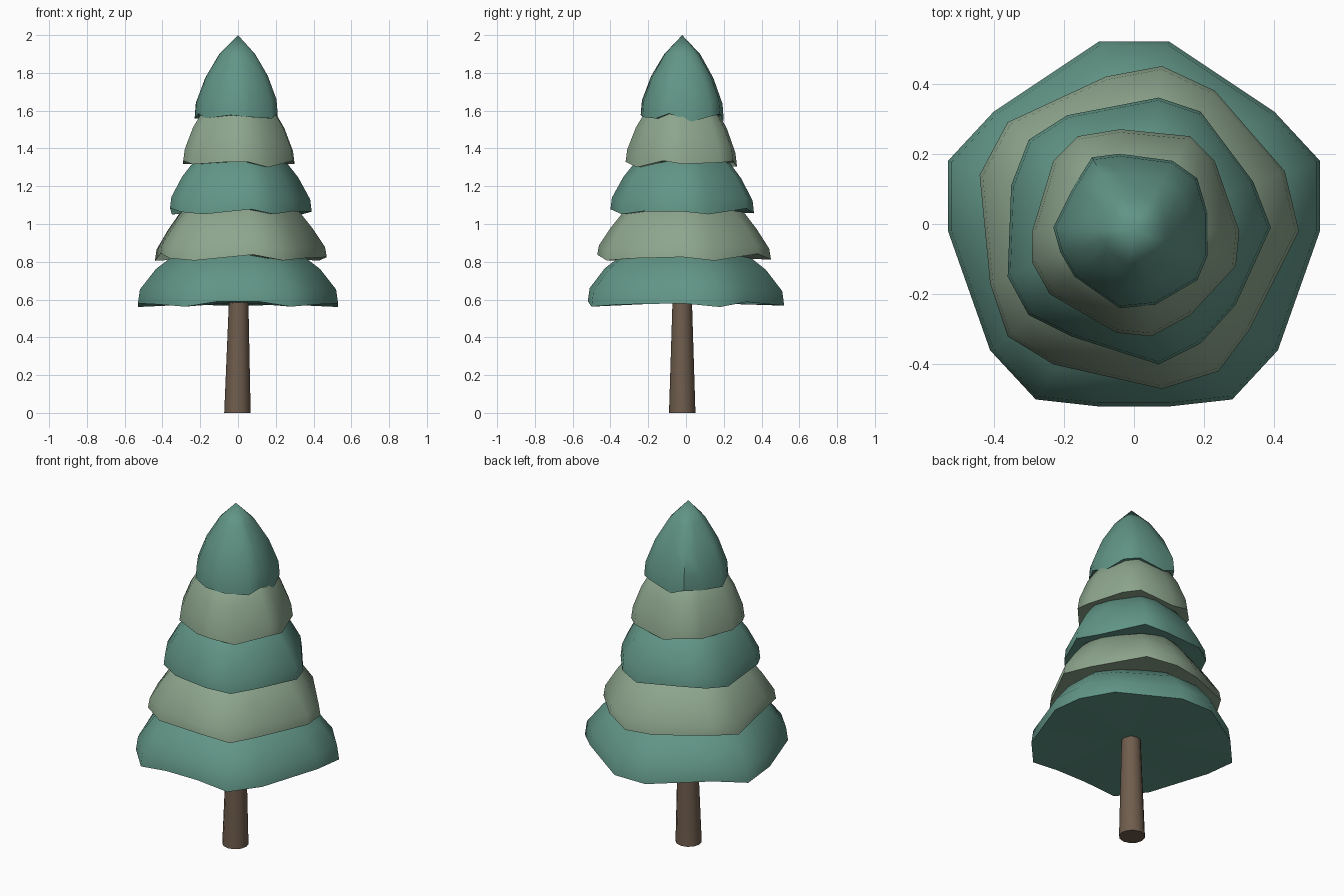
import bpy, bmesh, math
from mathutils import Vector

if "Cube" in bpy.data.objects:
    bpy.data.objects.remove(bpy.data.objects["Cube"])

CX, CY = 0.0, -0.02   # trunk axis


def material(name, rgb):
    m = bpy.data.materials.new(name)
    m.diffuse_color = (*rgb, 1)
    m.use_nodes = True
    m.node_tree.nodes["Principled BSDF"].inputs["Base Color"].default_value = m.diffuse_color
    return m


teal = material("dark_needles", (0.12, 0.30, 0.24))
sage = material("light_needles", (0.27, 0.38, 0.27))
bark = material("bark", (0.16, 0.11, 0.075))


def loft(name, rings, top, bottom, mat, angle):
    """Skin stacked rings, closing both ends with fans to the given points."""
    bm = bmesh.new()
    loops = [[bm.verts.new(p) for p in ring] for ring in rings]
    n = len(loops[0])
    vt, vb = bm.verts.new(top), bm.verts.new(bottom)
    for i in range(n):
        j = (i + 1) % n
        for a, b in zip(loops, loops[1:]):
            bm.faces.new((a[i], a[j], b[j], b[i]))
        bm.faces.new((loops[-1][i], loops[-1][j], vt))
        bm.faces.new((loops[0][j], loops[0][i], vb))
    bmesh.ops.recalc_face_normals(bm, faces=bm.faces[:])
    me = bpy.data.meshes.new(name)
    bm.to_mesh(me)
    bm.free()
    me.materials.append(mat)
    ob = bpy.data.objects.new(name, me)
    bpy.context.collection.objects.link(ob)
    bpy.ops.object.select_all(action='DESELECT')
    ob.select_set(True)
    bpy.context.view_layer.objects.active = ob
    bpy.ops.object.shade_smooth_by_angle(angle=math.radians(angle))
    return ob


def tier(name, z, top_z, outline, profile, mat, droop=0.04):
    """Skirt of branches: outline scaled up the profile, five drooping corners."""
    rings = []
    for k, (s, h) in enumerate(profile):
        fade = max(0.0, 1 - k / 3)
        ring = []
        for x, y in outline:
            a = math.atan2(y - CY, x - CX) - math.pi / 2
            lift = droop * (1 - math.cos(5 * a)) / 2 * fade
            ring.append(Vector((CX + (x - CX) * s, CY + (y - CY) * s, z + h + lift)))
        rings.append(ring)
    return loft(name, rings, (CX, CY, top_z), (CX, CY, z + 0.025), mat, 50)


# Trunk
trunk_rings = [[(cx + r * math.cos(i * math.tau / 12), CY + r * math.sin(i * math.tau / 12), z)
                for i in range(12)]
               for cx, r, z in ((-0.003, 0.07, 0), (0.004, 0.05, 0.64))]
loft("trunk", trunk_rings, (0.004, CY, 0.64), (-0.003, CY, 0), bark, 40)

# Branch tiers from the bottom up
skirt = [(1, 0), (0.98, 0.08), (0.82, 0.195), (0.64, 0.275), (0.4, 0.33)]
half = [(0.10, 0.52), (0.40, 0.32), (0.53, 0.18), (0.53, -0.02),
        (0.41, -0.36), (0.28, -0.50), (0.10, -0.52)]
tier("branches_1", 0.56, 0.91, half + [(-x, y) for x, y in reversed(half)], skirt, teal)

tier("branches_2", 0.805, 1.16,
     [(-.08, .42), (.08, .45), (.23, .38), (.43, .15), (.47, -.02), (.33, -.30), (.24, -.42),
      (.08, -.47), (-.23, -.40), (-.36, -.32), (-.41, -.17), (-.44, .14), (-.36, .29)],
     [(1, 0), (0.98, 0.06), (0.84, 0.165), (0.69, 0.26), (0.4, 0.32)], sage)

tier("branches_3", 1.05, 1.40,
     [(-.19, .31), (.07, .36), (.19, .32), (.34, .12), (.39, -.01), (.29, -.23), (.19, -.34),
      (.07, -.40), (-.18, -.32), (-.30, -.26), (-.36, -.15), (-.35, .11), (-.30, .24)],
     [(1, 0), (0.98, 0.07), (0.82, 0.19), (0.65, 0.28), (0.4, 0.33)], teal, 0.035)

tier("branches_4", 1.30, 1.68,
     [(-.16, .25), (-.04, .27), (.16, .25), (.23, .18), (.30, -.02), (.29, -.12), (.16, -.26),
      (.05, -.32), (-.05, -.31), (-.24, -.20), (-.29, -.11), (-.29, -.02), (-.23, .18)],
     [(1, 0), (0.97, 0.075), (0.82, 0.2), (0.66, 0.29), (0.4, 0.35)], sage, 0.035)

# Pointed crown
tier("branches_top", 1.54, 2.0,
     [(-.12, .19), (-.04, .20), (.11, .18), (.18, .13), (.21, .03), (.21, -.09), (.18, -.16),
      (.06, -.23), (-.04, -.24), (-.17, -.15), (-.21, -.08), (-.23, -.01), (-.17, .11)],
     [(1, 0), (0.97, 0.09), (0.75, 0.23), (0.43, 0.36)], teal, 0.045)
